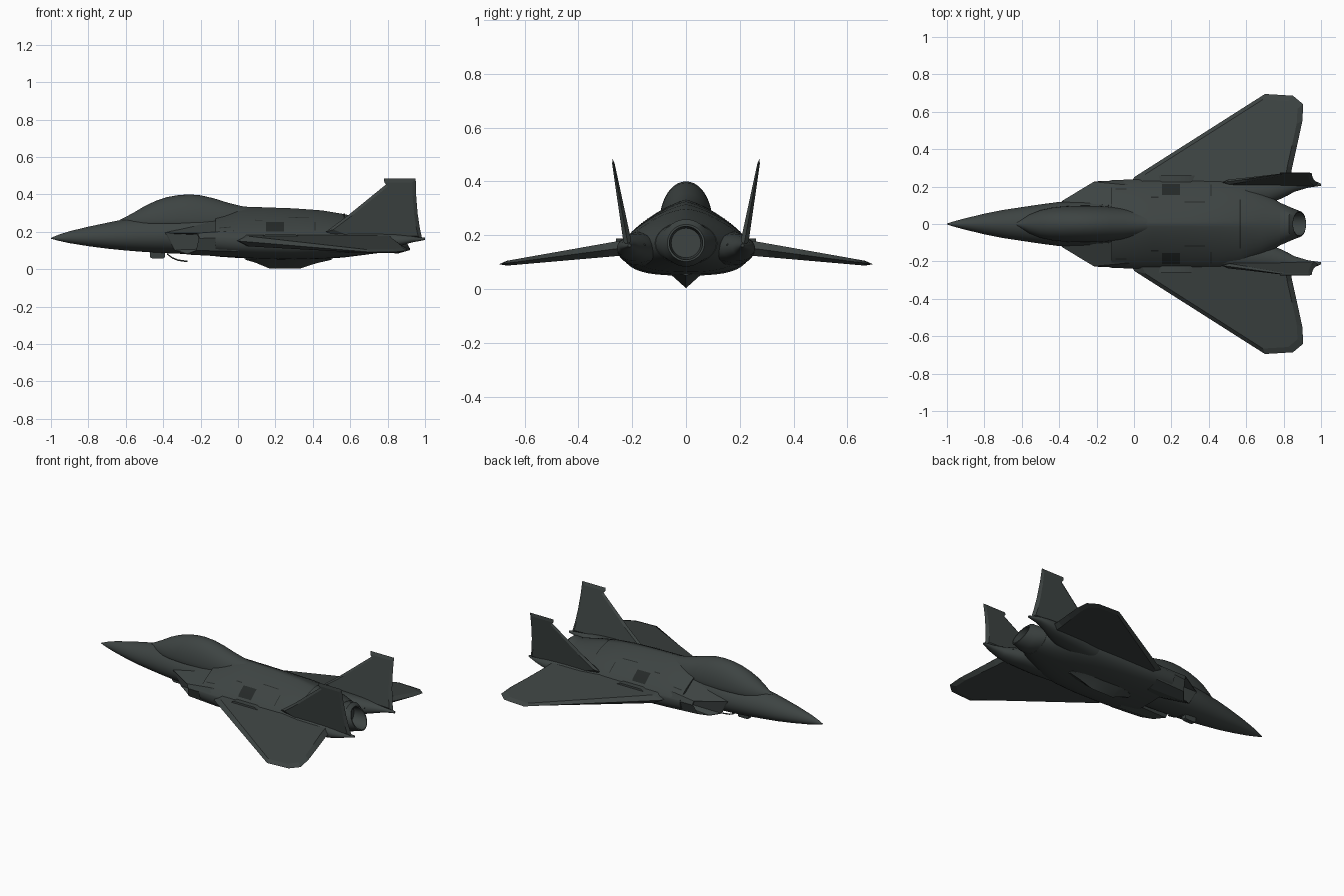
import bpy, bmesh, math
from mathutils import Vector

if "Cube" in bpy.data.objects:
    bpy.data.objects.remove(bpy.data.objects["Cube"])


def material(name, rgb):
    m = bpy.data.materials.new(name)
    m.diffuse_color = (*rgb, 1)
    m.use_nodes = True
    m.node_tree.nodes["Principled BSDF"].inputs["Base Color"].default_value = m.diffuse_color
    return m


HULL = material("dark grey green hull", (0.047, 0.057, 0.055))
DARK = material("near black recess", (0.018, 0.022, 0.021))


def finish(name, bm, mat=HULL, recalc=True, angle=32):
    if recalc:
        bmesh.ops.recalc_face_normals(bm, faces=bm.faces)
    me = bpy.data.meshes.new(name)
    bm.to_mesh(me)
    bm.free()
    me.materials.append(mat)
    for p in me.polygons:
        p.use_smooth = True
    me.set_sharp_from_angle(angle=math.radians(angle))
    ob = bpy.data.objects.new(name, me)
    bpy.context.collection.objects.link(ob)
    return ob


def skin(name, rings, mat=HULL, side=1, angle=32):
    """Bridge closed rings of points and cap both ends."""
    bm = bmesh.new()
    vs = [[bm.verts.new((x, y * side, z)) for x, y, z in r] for r in rings]
    n = len(rings[0])
    for a, b in zip(vs, vs[1:]):
        for i in range(n):
            j = (i + 1) % n
            bm.faces.new((a[i], a[j], b[j], b[i]))
    bm.faces.new(vs[0])
    bm.faces.new(vs[-1])
    return finish(name, bm, mat, angle=angle)


def ring(x, w, zt, zb, zm, nu=2, nl=2, yc=0, count=40):
    """Superellipse section with separate upper and lower roundness."""
    pts = []
    for k in range(count):
        a = math.tau * k / count
        c, s = math.cos(a), math.sin(a)
        n = nu if s >= 0 else nl
        h = zt - zm if s >= 0 else zm - zb
        pts.append((x, yc + w * math.copysign(abs(c) ** (2 / n), c),
                    zm + h * math.copysign(abs(s) ** (2 / n), s)))
    return pts


def blade(name, outline, normal, half, side, shrink=0.87):
    """Thin surface: sharp outline with two raised inner faces."""
    bm = bmesh.new()
    pts = [Vector(p) for p in outline]
    c = sum(pts, Vector()) / len(pts)
    flip = lambda p: (p.x, p.y * side, p.z)
    edge = [bm.verts.new(flip(p)) for p in pts]
    for s in (1, -1):
        inner = []
        for p in pts:
            q = c + (p - c) * shrink
            inner.append(bm.verts.new(flip(q + Vector(normal) * half(q) * s)))
        for i in range(len(pts)):
            j = (i + 1) % len(pts)
            bm.faces.new((edge[i], edge[j], inner[j], inner[i]))
        bm.faces.new(inner)
    finish(name, bm, angle=6)


# Forebody and nose
FORE = [(-1, .002, .167, .163, .165), (-.96, .015, .184, .152, .166),
        (-.9, .031, .203, .139, .168), (-.8, .055, .227, .123, .17),
        (-.7, .075, .248, .11, .172), (-.6, .09, .268, .1, .175),
        (-.5, .105, .277, .092, .178), (-.4, .118, .285, .086, .18),
        (-.25, .125, .295, .08, .18), (0, .125, .3, .07, .18)]
skin("forebody", [ring(*s, 1.9, 2.1) for s in FORE])

# Canopy
CANOPY = [(-.63, .008, .264, .25), (-.56, .05, .301, .25), (-.5, .074, .337, .25),
          (-.44, .087, .365, .25), (-.38, .094, .385, .25), (-.32, .097, .396, .25),
          (-.26, .098, .4, .25), (-.2, .097, .395, .25), (-.13, .092, .379, .25),
          (-.06, .085, .357, .25), (.02, .075, .337, .25), (.12, .05, .325, .25)]
skin("canopy", [ring(x, w, zt, zm - .03, zm) for x, w, zt, zm in CANOPY])

# Centre body
BODY = [(-.12, .235, .3, .068, .17, 1.3, 2.8), (0, .238, .332, .06, .166, 1.3, 3),
        (.1, .24, .332, .055, .165, 1.27, 3), (.3, .24, .325, .05, .165, 1.3, 3),
        (.45, .238, .314, .054, .165, 1.35, 2.8), (.57, .225, .294, .063, .166, 1.45, 2.5),
        (.68, .175, .27, .077, .168, 1.7, 2.2), (.78, .115, .25, .09, .17, 2, 2)]
skin("centre_body", [ring(*s) for s in BODY])


def body_z(x, y):
    for a, b in zip(BODY, BODY[1:]):
        if a[0] <= x <= b[0]:
            t = (x - a[0]) / (b[0] - a[0])
            _, w, zt, _, zm, n, _ = [p + (q - p) * t for p, q in zip(a, b)]
            return zm + (zt - zm) * max(0, 1 - (abs(y) / w) ** n) ** (1 / n)


def plate(name, x0, x1, y0, y1, n=8):
    """Painted panel following the upper body."""
    bm = bmesh.new()
    g = []
    for i in range(n + 1):
        x = x0 + (x1 - x0) * i / n
        ys = [y0 + (y1 - y0) * j / n for j in range(n + 1)]
        g.append([bm.verts.new((x, y, body_z(x, y) + .003)) for y in ys])
    for i in range(n):
        for j in range(n):
            bm.faces.new((g[i][j], g[i + 1][j], g[i + 1][j + 1], g[i][j + 1]))
    finish(name, bm, DARK, recalc=False)


plate("rear_panel_seam", .565, .571, -.13, .13, 16)

# Exhaust nozzle with slanted rim
def nozzle_ring(x, r, slant, zc=.171):
    return [(x - slant * math.sin(a), r * math.cos(a), zc + r * math.sin(a))
            for a in (math.tau * k / 40 for k in range(40))]


skin("exhaust_nozzle", [ring(.74, .125, .255, .088, .17), ring(.79, .11, .247, .091, .17),
                        nozzle_ring(.84, .088, .012), nozzle_ring(.885, .069, .035),
                        nozzle_ring(.885, .062, .035), nozzle_ring(.81, .055, .0)])

# Ventral keel pod
skin("ventral_keel", [ring(x, w, .08, zb, .055, 2, 1) for x, w, zb in
                      [(.04, .02, .05), (.09, .045, .036), (.17, .058, .003),
                       (.33, .058, .003), (.42, .045, .032), (.5, .015, .05)]])

# Chin sensor and probe
skin("chin_sensor", [[(x, y, z) for y, z in [(-.02, .1), (.02, .1), (.015, zb), (-.015, zb)]]
                     for x, zb in [(-.47, .064), (-.46, .058), (-.4, .058), (-.39, .064)]])
skin("chin_probe", [ring(x, .004, z + .004, z - .004, z, count=8) for x, z in
                    [(-.38, .082), (-.35, .06), (-.32, .048), (-.27, .041)]])

# Intake mouth and aft corner points
MOUTH = [(-.39, .12, .195), (-.215, .226, .193), (-.205, .228, .165),
         (-.22, .2, .1), (-.27, .14, .078), (-.34, .11, .1)]
AFT = [(0, .09, .287), (0, .205, .207), (0, .237, .168),
       (0, .215, .095), (0, .15, .064), (0, .06, .066)]
mid = sum((Vector(p) for p in MOUTH), Vector()) / 6
lip = [mid + (Vector(p) - mid) * .93 for p in MOUTH]
deep = [(-.14, mid.y + (p[1] - mid.y) * .75, mid.z + (p[2] - mid.z) * .75) for p in MOUTH]

WING = [(-.02, .2), (0, .25), (.7, .695), (.85, .686), (.905, .64), (.9, .55),
        (.872, .42), (.845, .3), (.82, .15), (.1, .15)]
FIN = [(.47, .2), (.585, .285), (.8, .46), (.78, .485), (.95, .485),
       (.952, .4), (.96, .3), (.972, .22), (.985, .16), (.55, .17)]
BOOM = [(.4, .15, .075, .22, .08, .15), (.6, .17, .083, .212, .088, .15),
        (.72, .182, .074, .205, .098, .15), (.79, .197, .06, .197, .106, .15),
        (.86, .215, .042, .187, .122, .152), (.93, .22, .026, .178, .143, .158),
        (1, .21, .006, .168, .156, .161)]

for side, tag in ((1, "left"), (-1, "right")):
    skin("intake_" + tag, [deep, lip, MOUTH, AFT], side=side, angle=25)
    skin("tail_boom_" + tag, [ring(x, w, zt, zb, zm, 2, 2.3, yc, 24)
                              for x, yc, w, zt, zb, zm in BOOM], side=side)
    # Wing with slight downward slope
    blade("wing_" + tag, [(x, y, .152 - .132 * (y - .24)) for x, y in WING], (0, 0, 1),
          lambda p: max(.008, .03 - .045 * (p.y - .2)), side, .9)
    # Canted tail fin
    blade("tail_fin_" + tag, [(x, .215 + (z - .16) * .18, z) for x, z in FIN],
          (0, .984, -.177), lambda p: max(.004, .014 - .035 * (p.z - .2)), side, .88)
    # Wing root fairing
    skin("root_fairing_" + tag, [[(x, y, z) for y, z in [(.21, .15), (.262, .15), (.26, h), (.21, h)]]
                                 for x, h in [(.12, .17), (.15, .188), (.3, .188), (.34, .17)]], side=side)
    # Upper body hatches and seams
    for name, x0, x1, ya, yb in [("hatch", .15, .245, .155, .215), ("vent", .09, .13, .14, .146),
                                 ("front_seam", -.1, -.04, .185, .19), ("back_seam", .27, .38, .115, .12),
                                 ("cross_seam", .41, .415, .15, .21)]:
        lo, hi = sorted((ya * side, yb * side))
        plate(name + "_" + tag, x0, x1, lo, hi)
